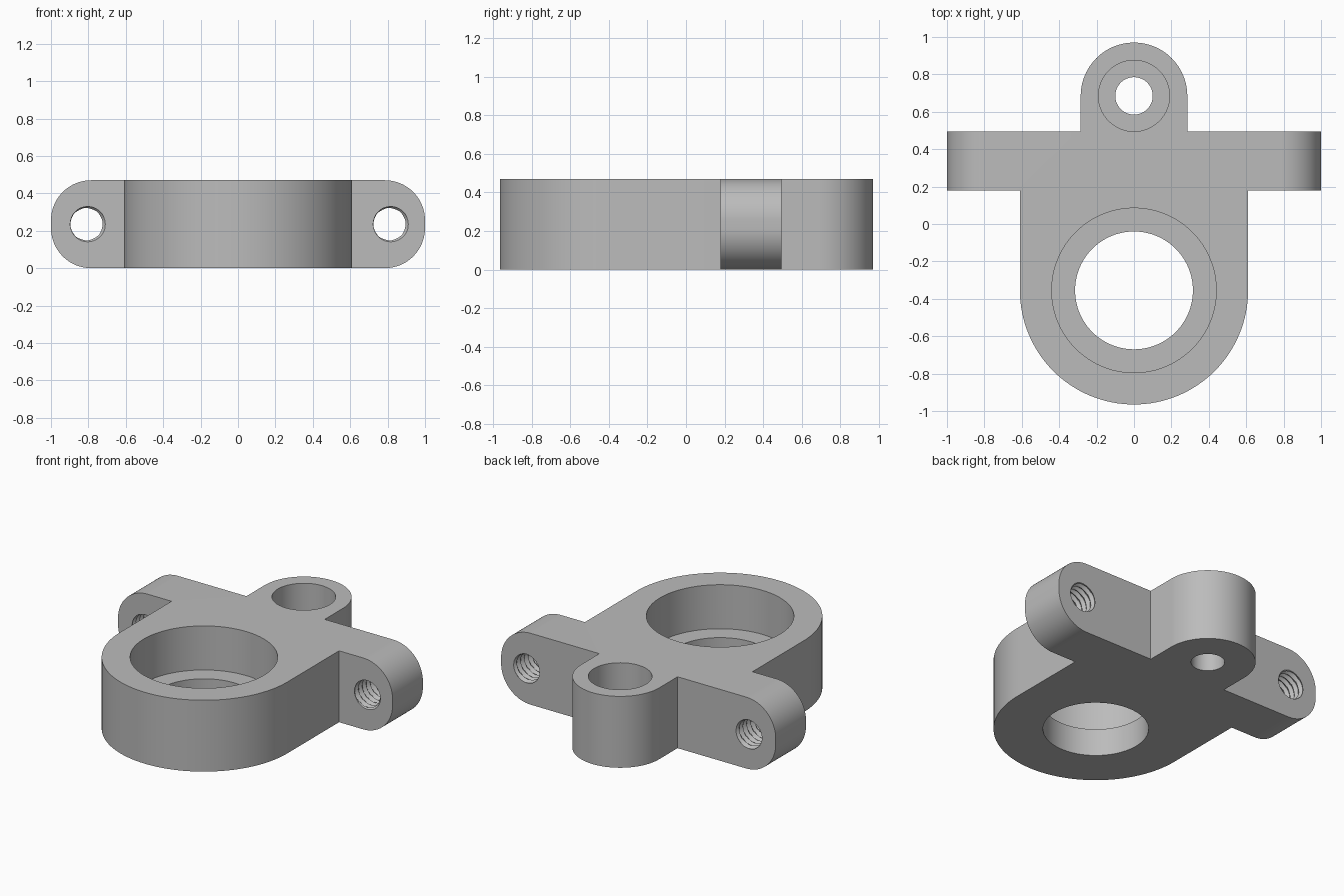
import bpy, bmesh, math

cube = bpy.data.objects.get("Cube")
if cube:
    bpy.data.objects.remove(cube, do_unlink=True)

HEIGHT = 0.47
FLOOR = 0.18          # height of the counterbore floors
ARM_Y = (0.18, 0.495)  # front and back of the side arms
BIG, SMALL = (-0.355, 0.61), (0.685, 0.285)  # centre y and radius of the round ends

grey = bpy.data.materials.new("machined grey")
grey.use_nodes = True
grey.diffuse_color = (0.5, 0.5, 0.5, 1)
grey.node_tree.nodes["Principled BSDF"].inputs["Base Color"].default_value = (0.5, 0.5, 0.5, 1)


def make_object(name, bm):
    bmesh.ops.recalc_face_normals(bm, faces=bm.faces)
    mesh = bpy.data.meshes.new(name)
    bm.to_mesh(mesh)
    bm.free()
    mesh.materials.append(grey)
    obj = bpy.data.objects.new(name, mesh)
    bpy.context.collection.objects.link(obj)
    return obj


def arc(end, start, steps):
    """Half circle, counter-clockwise from the start angle."""
    cy, r = end
    angles = [start + math.pi * i / steps for i in range(steps + 1)]
    return [(r * math.cos(a), cy + r * math.sin(a)) for a in angles]


def bore(name, rings, radius, segments):
    """Closed tube along z; radius(ring, angle) gives its wall."""
    bm = bmesh.new()
    rows = []
    for ring in rings:
        row = []
        for i in range(segments):
            a = math.tau * i / segments
            r = radius(ring, a)
            row.append(bm.verts.new((r * math.cos(a), r * math.sin(a), ring[0])))
        rows.append(row)
    for low, high in zip(rows, rows[1:]):
        for i in range(segments):
            j = (i + 1) % segments
            bm.faces.new((low[i], low[j], high[j], high[i]))
    bm.faces.new(rows[0][::-1])
    bm.faces.new(rows[-1])
    obj = make_object(name, bm)
    obj.hide_render = True
    return obj


def stepped_bore(name, y, hole, counterbore):
    rings = [(-0.1, hole), (FLOOR, hole), (FLOOR, counterbore), (HEIGHT + 0.1, counterbore)]
    obj = bore(name, rings, lambda ring, a: ring[1], 96)
    obj.location.y = y
    return obj


def threaded_bore(name, x):
    pitch, per_turn, minor, depth = 0.04, 8, 0.085, 0.018
    rings = [(0.003 + k * pitch / per_turn,) for k in range(11 * per_turn)]

    def radius(ring, a):
        phase = (ring[0] / pitch + a / math.tau) % 1
        return minor + depth * (1 - abs(2 * phase - 1))

    obj = bore(name, rings, radius, 48)
    obj.rotation_euler.x = -math.pi / 2
    obj.location = (x, ARM_Y[0] - 0.06, HEIGHT / 2)
    return obj


# Body: plan outline extruded upward
right = [(BIG[1], ARM_Y[0]), (1, ARM_Y[0]), (1, ARM_Y[1]), (SMALL[1], ARM_Y[1])]
left = [(-x, y) for x, y in reversed(right)]
outline = arc(BIG, math.pi, 64) + right + arc(SMALL, 0, 48) + left
bm = bmesh.new()
base = bm.faces.new([bm.verts.new((x, y, 0)) for x, y in outline])
top = bmesh.ops.extrude_face_region(bm, geom=[base])["geom"]
bmesh.ops.translate(bm, vec=(0, 0, HEIGHT), verts=[v for v in top if isinstance(v, bmesh.types.BMVert)])

# Rounded arm ends
ends = [e for e in bm.edges
        if all(abs(v.co.x) > 0.99 for v in e.verts)
        and abs(e.verts[0].co.z - e.verts[1].co.z) < 0.01]
bmesh.ops.bevel(bm, geom=ends, offset=0.215, segments=20, profile=0.5, affect='EDGES')
body = make_object("bracket_body", bm)

# Bores and threaded holes
cutters = [
    stepped_bore("main_bore_cutter", BIG[0], 0.315, 0.44),
    stepped_bore("rear_bore_cutter", SMALL[0], 0.1, 0.19),
    threaded_bore("left_thread_cutter", 0.81),
    threaded_bore("right_thread_cutter", -0.81),
]
bpy.ops.object.select_all(action='DESELECT')
bpy.context.view_layer.objects.active = body
body.select_set(True)
for cutter in cutters:
    mod = body.modifiers.new(cutter.name, 'BOOLEAN')
    mod.operation = 'DIFFERENCE'
    mod.solver = 'EXACT'
    mod.object = cutter
    bpy.ops.object.modifier_apply(modifier=mod.name)
    bpy.data.objects.remove(cutter, do_unlink=True)

bpy.ops.object.shade_smooth_by_angle(angle=math.radians(30))
